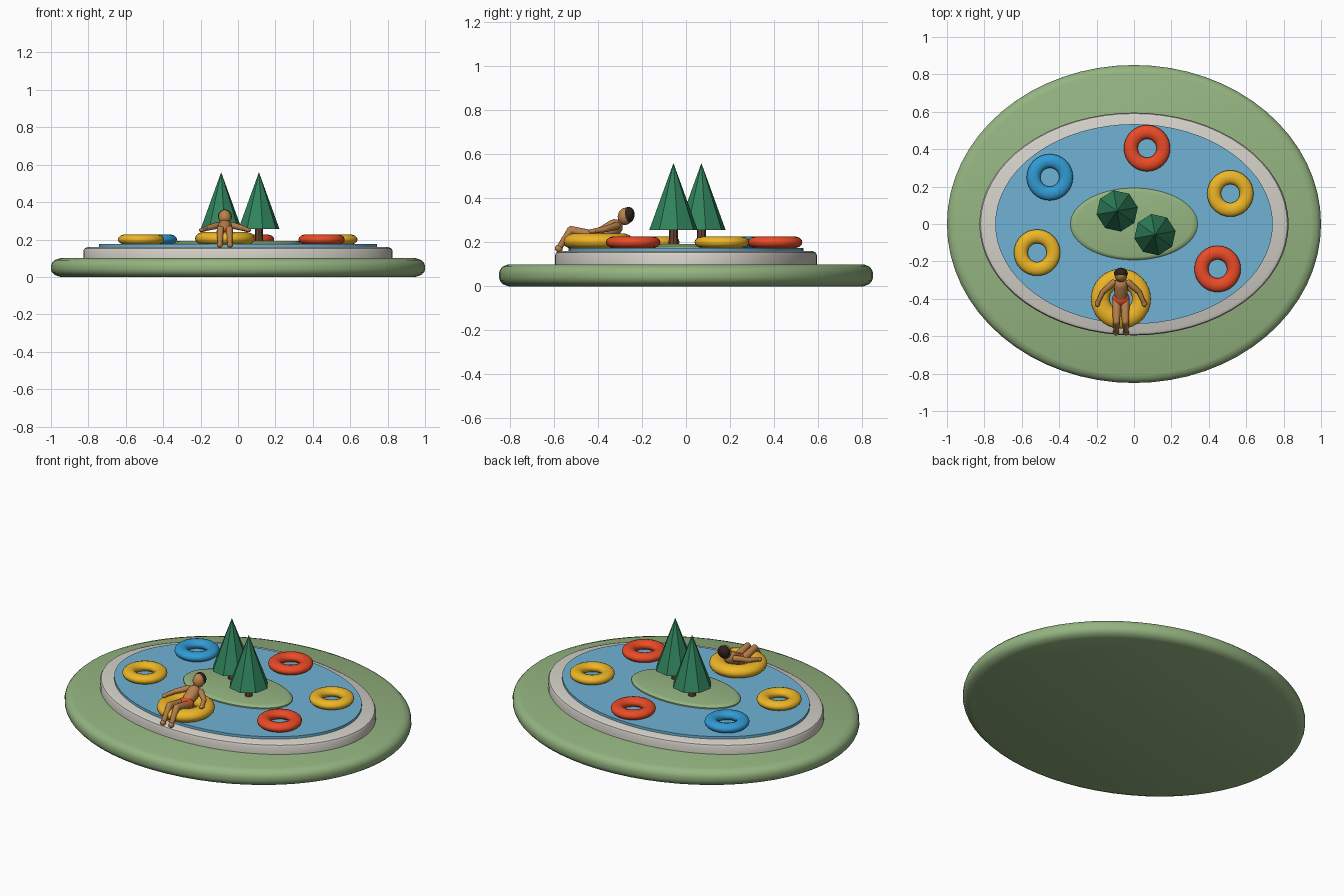
import bpy, bmesh
from math import cos, sin, pi, radians
from mathutils import Vector

if "Cube" in bpy.data.objects:
    bpy.data.objects.remove(bpy.data.objects["Cube"])


def material(name, rgb):
    m = bpy.data.materials.new(name)
    m.diffuse_color = (*rgb, 1)
    m.use_nodes = True
    m.node_tree.nodes["Principled BSDF"].inputs["Base Color"].default_value = m.diffuse_color
    return m


GRASS = material("grass", (0.30, 0.46, 0.22))
STONE = material("stone", (0.66, 0.63, 0.58))
WATER = material("water", (0.16, 0.45, 0.66))
PINE = material("pine", (0.03, 0.23, 0.11))
BARK = material("bark", (0.14, 0.06, 0.03))
YELLOW = material("yellow", (0.85, 0.47, 0.02))
RED = material("red", (0.83, 0.07, 0.02))
BLUE = material("blue", (0.03, 0.33, 0.66))
SKIN = material("skin", (0.48, 0.22, 0.07))
HAIR = material("hair", (0.03, 0.015, 0.01))


def finish(ob, name, mat, smooth=True):
    ob.name = name
    ob.data.materials.append(mat)
    if smooth:
        bpy.ops.object.select_all(action='DESELECT')
        ob.select_set(True)
        bpy.context.view_layer.objects.active = ob
        bpy.ops.object.shade_smooth_by_angle(angle=radians(35))
    return ob


def lathe(name, profile, mat, sides=64, scale=(1, 1, 1), loc=(0, 0, 0)):
    """Closed solid from (radius, z) rings, listed bottom to top."""
    bm = bmesh.new()
    rings = [[bm.verts.new((r * cos(2 * pi * i / sides), r * sin(2 * pi * i / sides), z))
              for i in range(sides)] for r, z in profile]
    for a, b in zip(rings, rings[1:]):
        for i in range(sides):
            j = (i + 1) % sides
            bm.faces.new((a[i], a[j], b[j], b[i]))
    bm.faces.new(rings[0][::-1])
    bm.faces.new(rings[-1])
    me = bpy.data.meshes.new(name)
    bm.to_mesh(me)
    bm.free()
    ob = bpy.data.objects.new(name, me)
    bpy.context.collection.objects.link(ob)
    ob.scale, ob.location = scale, loc
    return finish(ob, name, mat)


def ball(name, loc, size, mat, tilt=0):
    bpy.ops.mesh.primitive_uv_sphere_add(segments=20, ring_count=12, location=loc,
                                         rotation=(tilt, 0, 0))
    ob = bpy.context.object
    ob.scale = size
    return finish(ob, name, mat)


def limb(name, p, q, r1, r2, mat):
    """Tapered capsule from p to q."""
    p, q = Vector(p), Vector(q)
    length = (q - p).length
    angles = [pi / 2 * k / 4 for k in range(4)]
    prof = [(r1 * sin(a + 0.1), -r1 * cos(a + 0.1)) for a in angles] + [(r1, 0), (r2, length)]
    prof += [(r2 * cos(a), length + r2 * sin(a)) for a in angles[1:]] + [(r2 * 0.1, length + r2)]
    ob = lathe(name, prof, mat, sides=14, loc=p)
    ob.rotation_mode = 'QUATERNION'
    ob.rotation_quaternion = (q - p).to_track_quat('Z', 'Y')
    return ob


def ring(name, x, y, z, major, minor, mat):
    bpy.ops.mesh.primitive_torus_add(location=(x, y, z), major_radius=major, minor_radius=minor,
                                     major_segments=32, minor_segments=14)
    bpy.context.object.scale.z = 0.72
    return finish(bpy.context.object, name, mat)


# Ground, pool rim, water and island
lathe("lawn_base", [(0.95, 0), (0.98, 0.01), (0.995, 0.025), (1, 0.04), (1, 0.06),
                    (0.995, 0.075), (0.98, 0.09), (0.95, 0.10)], GRASS, scale=(1, 0.85, 1))
lathe("pool_rim", [(0.827, 0.09), (0.827, 0.14), (0.82, 0.153), (0.80, 0.16)],
      STONE, scale=(1, 0.72, 1))
lathe("water", [(0.742, 0.15), (0.742, 0.175)], WATER, scale=(1, 0.72, 1))
lathe("island", [(0.34, 0.16), (0.34, 0.182), (0.33, 0.19), (0.31, 0.193)],
      GRASS, scale=(1, 0.565, 1))

# Pine trees
for i, (x, y) in enumerate([(-0.09, 0.07), (0.112, -0.057)]):
    lathe(f"tree_trunk_{i}", [(0.022, 0.18), (0.02, 0.27)], BARK, sides=8, loc=(x, y, 0))
    bpy.ops.mesh.primitive_cone_add(vertices=8, radius1=0.112, radius2=0, depth=0.305,
                                    location=(x, y, 0.4075), rotation=(0, 0, radians(10)))
    finish(bpy.context.object, f"tree_crown_{i}", PINE, smooth=False)

# Swim rings
for i, (x, y, m) in enumerate([(-0.45, 0.25, BLUE), (0.07, 0.405, RED), (0.515, 0.163, YELLOW),
                               (0.447, -0.24, RED), (-0.518, -0.153, YELLOW)]):
    ring(f"swim_ring_{i}", x, y, 0.2, 0.087, 0.037, m)
CX = -0.07
ring("lounge_ring", CX, -0.40, 0.205, 0.11, 0.05, YELLOW)

# Reclining bather
limb("torso", (CX, -0.385, 0.235), (CX, -0.325, 0.268), 0.034, 0.038, SKIN)
ball("swim_shorts", (CX, -0.40, 0.228), (0.047, 0.042, 0.034), RED)
limb("neck", (CX, -0.315, 0.275), (CX, -0.285, 0.305), 0.015, 0.015, SKIN)
ball("head", (CX, -0.275, 0.318), (0.034, 0.035, 0.04), SKIN, tilt=-0.3)
ball("hair", (CX, -0.264, 0.323), (0.037, 0.030, 0.038), HAIR, tilt=-0.2)
for side, s in (("left", 1), ("right", -1)):
    shoulder = (CX + s * 0.042, -0.315, 0.275)
    elbow = (CX + s * 0.098, -0.365, 0.26)
    hand = (CX + s * 0.125, -0.425, 0.25)
    hip, knee = (CX + s * 0.022, -0.41, 0.228), (CX + s * 0.024, -0.522, 0.255)
    ankle = (CX + s * 0.026, -0.572, 0.182)
    limb(f"{side}_upper_arm", shoulder, elbow, 0.018, 0.014, SKIN)
    limb(f"{side}_forearm", elbow, hand, 0.014, 0.011, SKIN)
    ball(f"{side}_hand", hand, (0.014, 0.018, 0.011), SKIN)
    limb(f"{side}_thigh", hip, knee, 0.024, 0.019, SKIN)
    limb(f"{side}_shin", knee, ankle, 0.019, 0.014, SKIN)
    ball(f"{side}_foot", (CX + s * 0.027, -0.578, 0.172), (0.016, 0.018, 0.017), SKIN)
